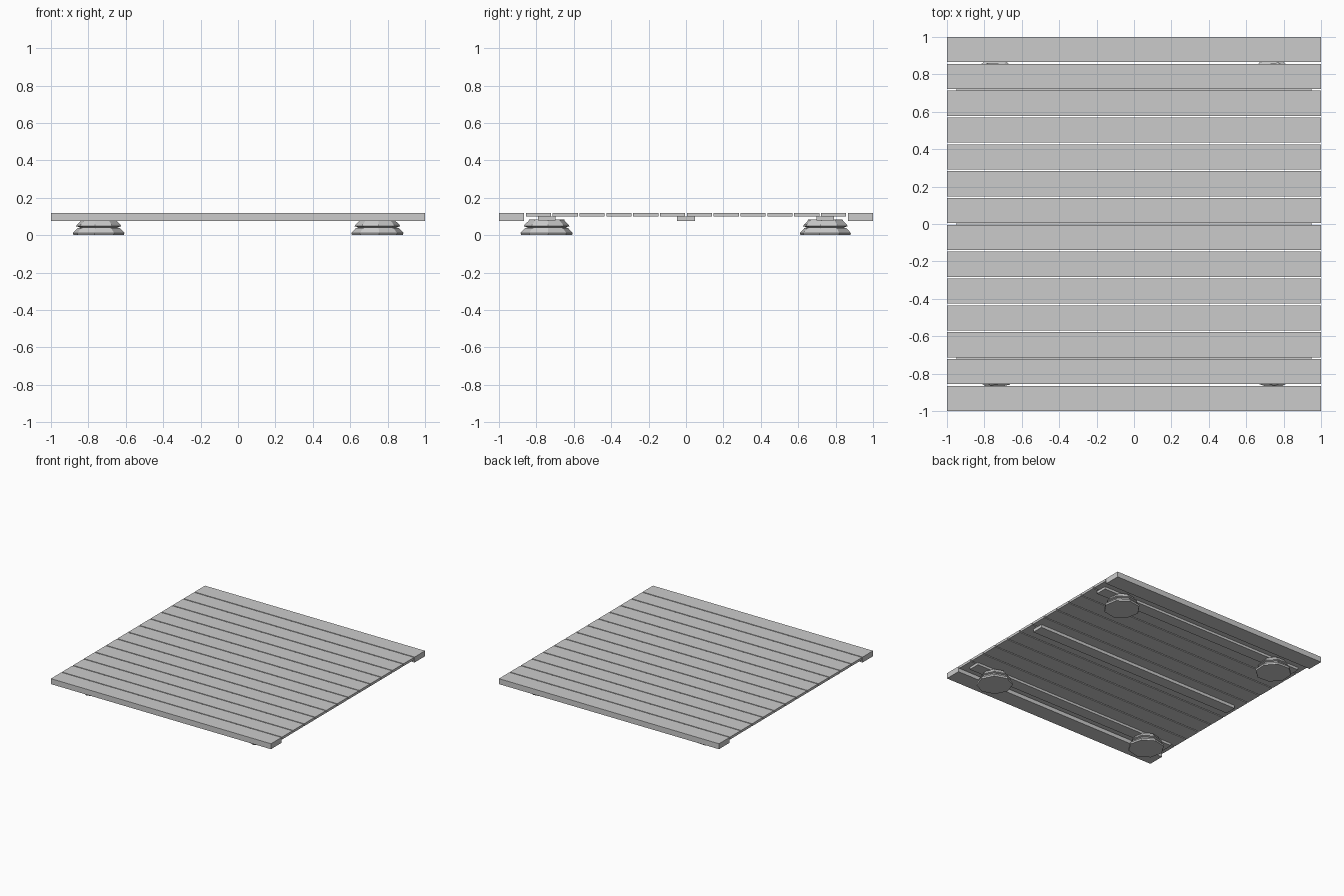
import bpy
import bmesh
import math

cube = bpy.data.objects.get("Cube")
if cube:
    bpy.data.objects.remove(cube, do_unlink=True)

# Single flat colour
grey = bpy.data.materials.new("plain_grey")
grey.use_nodes = True
colour = (0.6, 0.6, 0.6, 1)
grey.diffuse_color = colour
grey.node_tree.nodes["Principled BSDF"].inputs["Base Color"].default_value = colour


def add_object(name, bm):
    bmesh.ops.recalc_face_normals(bm, faces=bm.faces[:])
    mesh = bpy.data.meshes.new(name)
    bm.to_mesh(mesh)
    bm.free()
    mesh.materials.append(grey)
    obj = bpy.data.objects.new(name, mesh)
    bpy.context.collection.objects.link(obj)
    return obj


def add_board(name, length, width, y, bottom, top):
    bm = bmesh.new()
    bmesh.ops.create_cube(bm, size=1)
    bmesh.ops.scale(bm, vec=(length, width, top - bottom), verts=bm.verts)
    bmesh.ops.translate(bm, vec=(0, y, (top + bottom) / 2), verts=bm.verts)
    return add_object(name, bm)


def add_foot(name, x, y, turn):
    # Octagonal rings from the floor up, as (radius, height)
    profile = [(0.136, 0), (0.14, 0.012), (0.115, 0.038), (0.1, 0.042),
               (0.122, 0.048), (0.118, 0.056), (0.097, 0.076), (0.094, 0.085)]
    sides = 8
    bm = bmesh.new()
    rings = []
    for radius, z in profile:
        angles = [turn + math.tau * i / sides for i in range(sides)]
        rings.append([bm.verts.new((x + radius * math.cos(a), y + radius * math.sin(a), z))
                      for a in angles])
    for low, high in zip(rings, rings[1:]):
        for i in range(sides):
            j = (i + 1) % sides
            bm.faces.new((low[i], low[j], high[j], high[i]))
    bm.faces.new(rings[0])
    bm.faces.new(rings[-1])
    return add_object(name, bm)


# Deck planks; the two outer ones are thicker
count, width, deck_top = 14, 0.135, 0.12
pitch = (2 - width) / (count - 1)
for i in range(count):
    outer = i in (0, count - 1)
    name = "edge_plank" if outer else "deck_plank"
    add_board(name, 2, width, -1 + width / 2 + i * pitch,
              0.075 if outer else 0.1, deck_top)

# Battens under the planks
add_board("centre_batten", 1.9, 0.095, 0, 0.075, 0.1)
for side, label in ((-1, "front"), (1, "back")):
    add_board(label + "_batten", 1.9, 0.095, side * 0.745, 0.08, 0.1)

    # Adjustable feet near the corners
    for x, hand in ((-0.745, "right"), (0.745, "left")):
        add_foot(f"{label}_{hand}_foot", x, side * 0.745, 0.2 + 0.25 * side + 0.15 * x)
